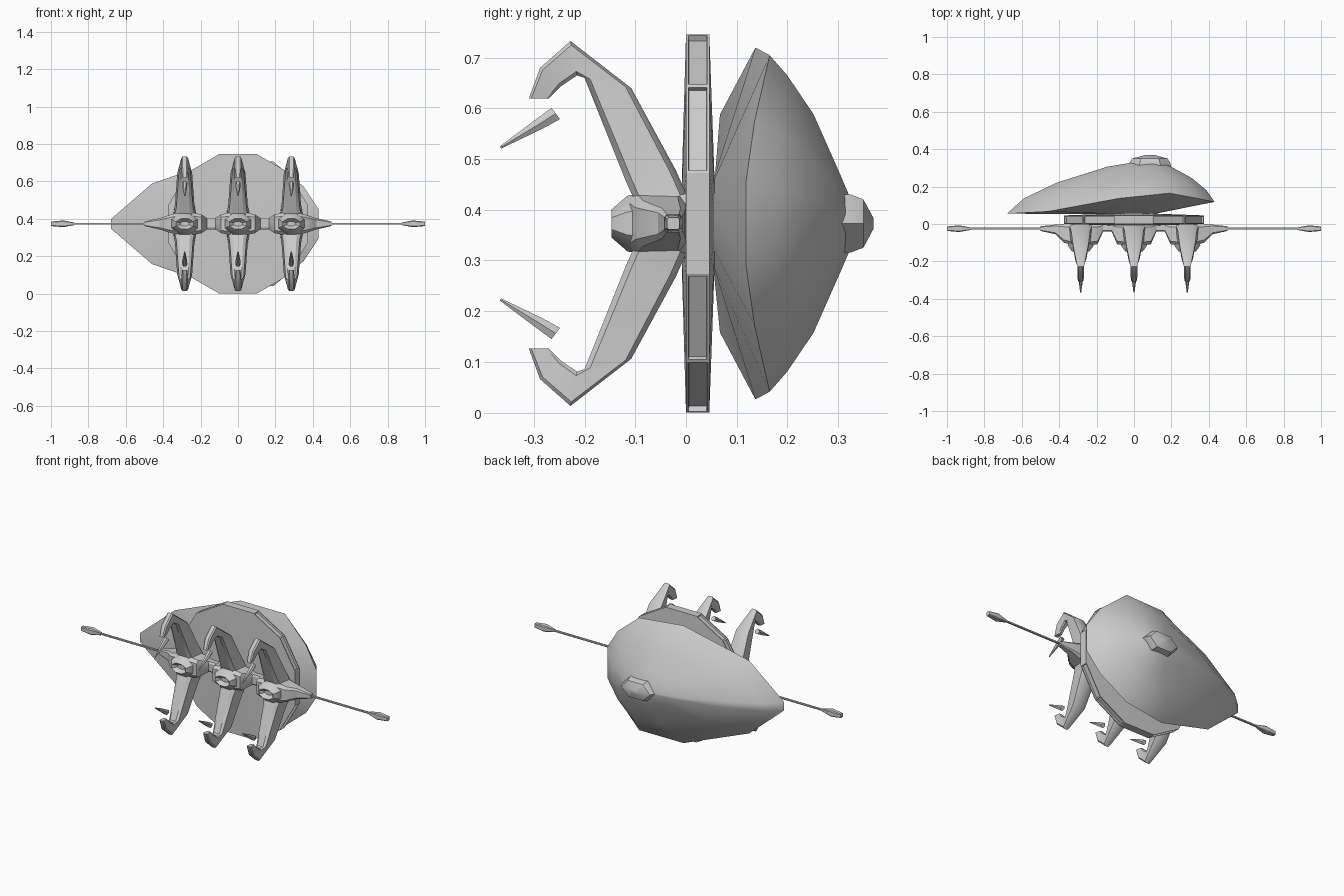
import bpy, bmesh
from math import sin, cos, pi, radians

if "Cube" in bpy.data.objects:
    bpy.data.objects.remove(bpy.data.objects["Cube"])

ZC = 0.373  # height of the horizontal symmetry plane


def loft(name, rings, angle=30):
    """Skin a list of equal-length point rings and cap both ends."""
    bm = bmesh.new()
    vs = [[bm.verts.new(p) for p in r] for r in rings]
    n = len(vs[0])
    for a, b in zip(vs, vs[1:]):
        for i in range(n):
            j = (i + 1) % n
            bm.faces.new((a[i], a[j], b[j], b[i]))
    bm.faces.new(vs[0][::-1])
    bm.faces.new(vs[-1])
    bmesh.ops.recalc_face_normals(bm, faces=bm.faces)
    me = bpy.data.meshes.new(name)
    bm.to_mesh(me)
    bm.free()
    ob = bpy.data.objects.new(name, me)
    bpy.context.collection.objects.link(ob)
    if angle:
        bpy.ops.object.select_all(action='DESELECT')
        bpy.context.view_layer.objects.active = ob
        ob.select_set(True)
        bpy.ops.object.shade_smooth_by_angle(angle=radians(angle))
    return ob


def ring_y(cx, y, rx, rz, n, off=0.0):
    """Polygon facing along y."""
    return [(cx + rx * cos(2 * pi * (i + off) / n), y,
             ZC + rz * sin(2 * pi * (i + off) / n)) for i in range(n)]


def ring_x(x, y0, y1, hz, c=0.3):
    """Chamfered rectangle facing along x."""
    cy, hy = (y0 + y1) / 2, (y1 - y0) / 2
    k = 1 - c
    uv = [(1, k), (k, 1), (-k, 1), (-1, k), (-1, -k), (-k, -1), (k, -1), (1, -k)]
    return [(x, cy + u * hy, ZC + v * hz) for u, v in uv]


# Twelve-sided disc with slightly domed faces and recessed rim panels
R = 0.373 / cos(pi / 12)
disc = loft("disc", [ring_y(0, y, r, r, 12, 0.5) for y, r in
                     [(-0.008, 0.1), (0.0, R), (0.046, R), (0.056, 0.1)]], 0)
bm = bmesh.new()
bm.from_mesh(disc.data)
panels = [f for f in bm.faces if abs(f.normal.y) < 0.1
          and 0.2 < abs(f.normal.x) < 0.95]
bmesh.ops.inset_individual(bm, faces=panels, thickness=0.007)
bmesh.ops.inset_individual(bm, faces=panels, thickness=0.001, depth=-0.012)
bm.to_mesh(disc.data)
bm.free()

# Pear-shaped back shell: scaled copies of the rim rise to a peak
half = [(-0.68, 0.055, 0.025), (-0.46, 0.067, 0.215), (-0.08, 0.137, 0.347),
        (0.19, 0.165, 0.332), (0.35, 0.135, 0.2), (0.43, 0.118, 0.08)]
rim = half + [(x, y, -z) for x, y, z in half[::-1]]
peak = (0.09, 0.337)
rings = [[(x * 0.25, 0.054, ZC + z * 0.25) for x, y, z in rim],
         [(x, y, ZC + z) for x, y, z in rim]]
for s, f in [(0.88, 0.3), (0.65, 0.6), (0.3, 0.9), (0.06, 1.0)]:
    rings.append([(peak[0] + (x - peak[0]) * s,
                   y + (peak[1] - y) * (f - (0.1 * abs(z) / 0.34 if f < 1 else 0)),
                   ZC + z * s) for x, y, z in rim])
loft("back_shell", rings, 35)

# Small raised boss at the shell peak
loft("shell_boss", [ring_y(0.085, y, rx, rz, 6) for y, rx, rz in
                    [(0.29, 0.115, 0.066), (0.325, 0.11, 0.066),
                     (0.35, 0.095, 0.055), (0.37, 0.02, 0.012)]])


# Grabber arm cross-sections: outer y,z, inner y,z, half widths
ARM = [(0.0, 0.06, -0.09, 0.02, 0.06, 0.06),
       (-0.02, 0.105, -0.118, 0.082, 0.052, 0.045),
       (-0.108, 0.267, -0.2, 0.287, 0.04, 0.03),
       (-0.228, 0.36, -0.215, 0.292, 0.018, 0.018),
       (-0.288, 0.307, -0.245, 0.272, 0.018, 0.013),
       (-0.31, 0.247, -0.27, 0.247, 0.014, 0.01)]


def arm_ring(cx, s, oy, oz, iy, iz, wo, wi):
    t = 0.12
    ay, az = oy + (iy - oy) * t, oz + (iz - oz) * t
    by, bz = iy + (oy - iy) * t, iz + (oz - iz) * t
    pts = [(-wo * .6, oy, oz), (wo * .6, oy, oz), (wo, ay, az), (wi, by, bz),
           (wi * .6, iy, iz), (-wi * .6, iy, iz), (-wi, by, bz), (-wo, ay, az)]
    return [(cx + x, y, ZC + s * z) for x, y, z in pts]


for cx, side in [(-0.285, "left"), (0.0, "middle"), (0.285, "right")]:
    # Hub with a dished front
    loft(side + "_hub", [ring_y(cx, y, rx, rz, 8, 0.5) for y, rx, rz in
                         [(0.0, 0.07, 0.075), (-0.115, 0.075, 0.06),
                          (-0.147, 0.05, 0.03), (-0.125, 0.025, 0.013)]], 40)
    for s, level in [(1, "upper"), (-1, "lower")]:
        loft(f"{side}_{level}_arm", [arm_ring(cx, s, *a) for a in ARM])
        # Loose spike facing the claw tip
        spike = [(-0.257, 0.217, 0.014, 0.016), (-0.29, 0.196, 0.013, 0.013),
                 (-0.366, 0.15, 0.003, 0.003)]
        loft(f"{side}_{level}_spike",
             [[(cx + w * cos(a), y + 0.6 * h * sin(a),
                ZC + s * (z - 0.8 * h * sin(a)))
               for a in [i * pi / 3 for i in range(6)]] for y, z, w, h in spike])

# Flared brackets joining the hubs along the width
for x0 in (-0.285, 0.0):
    loft("hub_link", [ring_x(x0 + dx, y, 0.0, h) for dx, y, h in
                      [(0.04, -0.115, 0.06), (0.09, -0.108, 0.05),
                       (0.12, -0.04, 0.03), (0.165, -0.04, 0.03),
                       (0.195, -0.108, 0.05), (0.245, -0.115, 0.06)]])

# Outer brackets, side rods and their blunt tips
for m, side in [(-1, "left"), (1, "right")]:
    loft(side + "_outer_bracket", [ring_x(m * x, y0, y1, h) for x, y0, y1, h in
         [(0.32, -0.115, 0, 0.06), (0.375, -0.1, 0, 0.045),
          (0.42, -0.055, -0.003, 0.03), (0.5, -0.037, -0.012, 0.012)]])
    loft(side + "_rod", [ring_x(m * x, -0.03, -0.019, 0.005)
                         for x in (0.48, 0.9)])
    loft(side + "_rod_tip", [ring_x(m * x, -0.025 - h, -0.025 + h, h)
         for x, h in [(0.875, 0.007), (0.935, 0.018), (1.0, 0.012)]])
